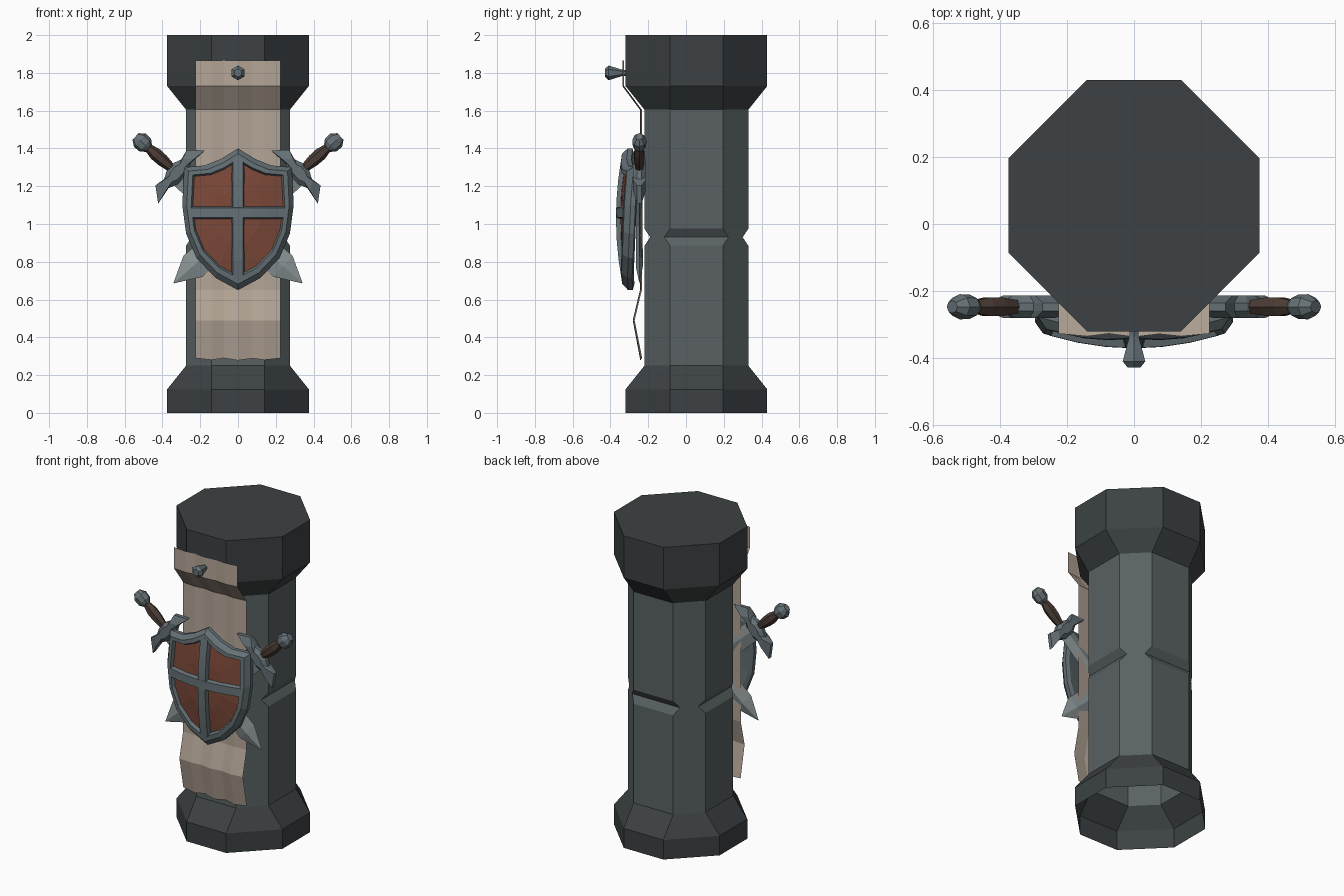
import bpy, bmesh, math
from mathutils import Vector

if "Cube" in bpy.data.objects:
    bpy.data.objects.remove(bpy.data.objects["Cube"])


def material(name, rgb):
    m = bpy.data.materials.new(name)
    m.diffuse_color = (*rgb, 1)
    m.use_nodes = True
    m.node_tree.nodes["Principled BSDF"].inputs["Base Color"].default_value = m.diffuse_color
    return m


STONE = material("stone", (0.10, 0.12, 0.125))
DARK = material("dark_stone", (0.045, 0.053, 0.056))
METAL = material("metal", (0.13, 0.165, 0.18))
BLADE = material("blade_steel", (0.25, 0.29, 0.30))
CLOTH = material("cloth", (0.46, 0.38, 0.31))
RED = material("red_panel", (0.20, 0.065, 0.04))
LEATHER = material("leather", (0.07, 0.045, 0.035))


def make(name, verts, faces, mats, recalc=True):
    me = bpy.data.meshes.new(name)
    me.from_pydata([tuple(v) for v in verts], [], faces)
    for m in mats:
        me.materials.append(m)
    if recalc:
        bm = bmesh.new()
        bm.from_mesh(me)
        bmesh.ops.recalc_face_normals(bm, faces=bm.faces)
        bm.to_mesh(me)
        bm.free()
    ob = bpy.data.objects.new(name, me)
    bpy.context.collection.objects.link(ob)
    return ob


def loft(name, rings, mat, start=True, end=True, recalc=True):
    """Join equal closed rings with quads, optionally capping the ends."""
    n = len(rings[0])
    verts = [p for r in rings for p in r]
    faces = [(i * n + j, i * n + (j + 1) % n, (i + 1) * n + (j + 1) % n, (i + 1) * n + j)
             for i in range(len(rings) - 1) for j in range(n)]
    if start:
        faces.append(tuple(reversed(range(n))))
    if end:
        faces.append(tuple(range((len(rings) - 1) * n, len(rings) * n)))
    return make(name, verts, faces, [mat], recalc)


# Pillar: octagonal rings (z, apothem, half edge), open underneath
def octagon(z, a, h):
    pts = [(a, -h), (a, h), (h, a), (-h, a), (-a, h), (-a, -h), (-h, -a), (h, -a)]
    return [Vector((x, y + 0.055, z)) for x, y in pts]


pillar = loft("pillar", [octagon(*r) for r in (
    (0, .375, .14), (.125, .375, .14), (.25, .275, .14), (.885, .275, .14),
    (.93, .245, .17), (.975, .275, .14), (1.605, .275, .14),
    (1.73, .375, .14), (2, .375, .14))], STONE, start=False)
pillar.data.materials.append(DARK)
for p in pillar.data.polygons:
    if p.center.z < 0.24 or p.center.z > 1.62:
        p.material_index = 1

# Banner: rippled strip following the pillar front (z, y)
profile = [(1.865, -.327), (1.73, -.327), (1.605, -.234), (1.1, -.234),
           (.65, -.234), (.49, -.272), (.29, -.232)]
cols = [-.225, -.14, -.075, 0, .075, .14, .225]
ripple = [0, -.008, 0, -.01, -.001, -.008, 0]
verts, faces = [], []
for i, (z, y) in enumerate(profile):
    for x, w in zip(cols, ripple):
        verts.append((x, y + w, z + (w * 1.2 if i == len(profile) - 1 else 0)))
for i in range(len(profile) - 1):
    for j in range(6):
        a = i * 7 + j
        faces.append((a, a + 7, a + 8, a + 1))
make("banner", verts, faces, [CLOTH], recalc=False)

# Peg holding the banner
loft("banner_peg", [[Vector((r * math.sin(k * math.pi / 3), y, 1.8 + r * math.cos(k * math.pi / 3)))
                     for k in range(6)]
                    for y, r in ((-.30, .016), (-.335, .016), (-.41, .039), (-.428, .022))], METAL)

# Shield: outline scaled into rings on a curved surface
half = [(.09, 1.345), (.175, 1.31), (.285, 1.30), (.295, 1.10), (.275, .95), (.22, .82), (.12, .715)]
outline = [(0, 1.4)] + half + [(0, .65)] + [(-x, z) for x, z in reversed(half)]


def bend(x, z, off):
    return Vector((x, -.362 + .6 * x * x + .28 * (z - 1.03) ** 2 + off, z))


def shield_ring(s, off):
    return [bend(x * s, 1.05 + (z - 1.05) * s, off) for x, z in outline]


loft("shield_rim", [shield_ring(*r) for r in (
    (.80, .022), (.84, -.008), (.92, -.010), (1.0, .015), (1.0, .04),
    (.92, .055), (.5, .055), (.03, .055))], METAL, start=False)
loft("shield_panel", [shield_ring(.84, .014), shield_ring(.42, .014), shield_ring(.03, .014)],
     RED, start=False, recalc=False)


# Shield cross: bars with a bevelled section
def bar(name, ends, vertical):
    rings = []
    for k in range(7):
        t = ends[0] + (ends[1] - ends[0]) * k / 6
        sec = [(-.036, .025), (-.026, -.009), (.026, -.009), (.036, .025)]
        rings.append([bend(w, t, o) if vertical else bend(t, 1.06 + w, o) for w, o in sec])
    loft(name, rings, METAL)


bar("shield_cross_upright", (.70, 1.345), True)
bar("shield_cross_bar", (-.25, .25), False)

# Swords: local u runs from pommel to tip, v across the blade, w out of the wall
ANG = math.radians(41.3)
guard_half = [(.195, .03), (.212, .07), (.20, .125), (.275, .188), (.262, .09), (.285, .04)]
guard = guard_half + [(u, -v) for u, v in reversed(guard_half)]


def sword(side, s):
    def at(u, v, w):
        x = .505 - u * math.cos(ANG) - v * math.sin(ANG)
        z = 1.43 - u * math.sin(ANG) + v * math.cos(ANG)
        return Vector((s * x, -.247 - w, z))

    def turned(name, prof, sides, flat, mat):
        loft(side + name, [[at(u, r * math.cos(2 * math.pi * k / sides),
                               flat * r * math.sin(2 * math.pi * k / sides))
                            for k in range(sides)] for u, r in prof], mat)

    turned("_sword_pommel", [(-.05, .024), (-.02, .047), (.02, .045), (.045, .024)], 8, .8, METAL)
    turned("_sword_grip", [(.035, .022), (.09, .034), (.14, .033), (.20, .024)], 6, .95, LEATHER)
    turned("_sword_blade", [(.26, .06), (.99, .075), (1.125, .002)], 4, .25, BLADE)
    loft(side + "_sword_guard", [[at(.24 + (u - .24) * k, v * k, w) for u, v in guard]
                                 for k, w in ((.6, -.033), (1, -.012), (1, .012), (.6, .033))], METAL)


sword("right", 1)
sword("left", -1)
